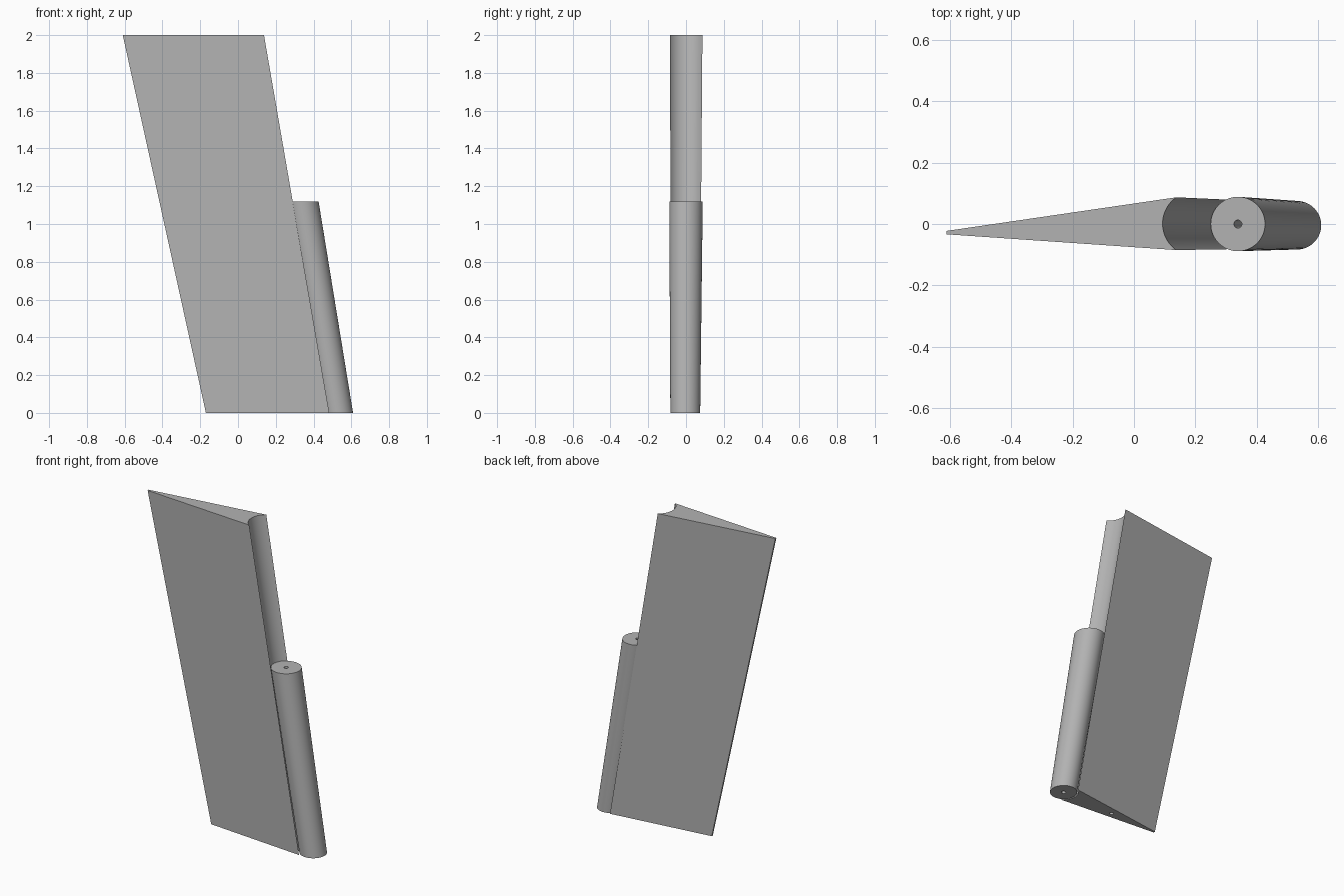
import bpy, bmesh, math

if "Cube" in bpy.data.objects:
    bpy.data.objects.remove(bpy.data.objects["Cube"])

grey = bpy.data.materials.new("plain grey")
grey.diffuse_color = (0.45, 0.45, 0.45, 1)
grey.use_nodes = True
grey.node_tree.nodes["Principled BSDF"].inputs["Base Color"].default_value = grey.diffuse_color


def circle(cx, cy, r, z, n=64):
    return [(cx + r * math.cos(2 * math.pi * i / n),
             cy + r * math.sin(2 * math.pi * i / n), z) for i in range(n)]


def loft(name, low, high):
    """Solid between two matching outlines."""
    bm = bmesh.new()
    a = [bm.verts.new(p) for p in low]
    b = [bm.verts.new(p) for p in high]
    n = len(a)
    bm.faces.new(a[::-1])
    bm.faces.new(b)
    for i in range(n):
        j = (i + 1) % n
        bm.faces.new((a[i], a[j], b[j], b[i]))
    bmesh.ops.recalc_face_normals(bm, faces=bm.faces[:])
    me = bpy.data.meshes.new(name)
    bm.to_mesh(me)
    bm.free()
    me.materials.append(grey)
    ob = bpy.data.objects.new(name, me)
    bpy.context.collection.objects.link(ob)
    return ob


def smooth(ob):
    bpy.ops.object.select_all(action='DESELECT')
    ob.select_set(True)
    bpy.context.view_layer.objects.active = ob
    bpy.ops.object.shade_smooth_by_angle(angle=math.radians(30))


def drill(ob, cutter):
    """Cut the hole, then drop the cutter."""
    mod = ob.modifiers.new("hole", 'BOOLEAN')
    mod.operation = 'DIFFERENCE'
    mod.solver = 'EXACT'
    mod.object = cutter
    cutter.hide_render = True
    bpy.ops.object.select_all(action='DESELECT')
    ob.select_set(True)
    bpy.context.view_layer.objects.active = ob
    bpy.ops.object.modifier_apply(modifier=mod.name)
    bpy.data.objects.remove(cutter)
    smooth(ob)


def blade_outline(tail_x, tail_y, cx, cy, r, z, n=32):
    """Thin blunt tail, straight sides, hollow round front."""
    half = math.radians(54.8)
    arc = []
    for i in range(n + 1):
        t = math.pi + half - 2 * half * i / n
        arc.append((cx + r * math.cos(t), cy + r * math.sin(t), z))
    return [(tail_x, tail_y + 0.0055, z), (tail_x, tail_y - 0.0055, z)] + arc


# Blade with hollow leading edge and a blind hole underneath
blade = loft("blade",
             blade_outline(-0.17, -0.02, 0.536, -0.004, 0.092, 0),
             blade_outline(-0.61, -0.028, 0.198, 0.001, 0.105, 2))
drill(blade, loft("blade_hole",
                  circle(0.162, -0.015, 0.012, -0.02, 24),
                  circle(0.125, -0.015, 0.012, 0.2, 24)))

# Slanted hinge roller with a hole along its axis
H = 1.12
roller = loft("hinge_roller",
              circle(0.53, -0.004, 0.079, 0),
              circle(0.338, 0, 0.0885, H))
s = (0.338 - 0.53) / H
drill(roller, loft("roller_hole",
                   circle(0.53 - 0.05 * s, -0.004, 0.013, -0.05, 24),
                   circle(0.338 + 0.05 * s, 0, 0.013, H + 0.05, 24)))
